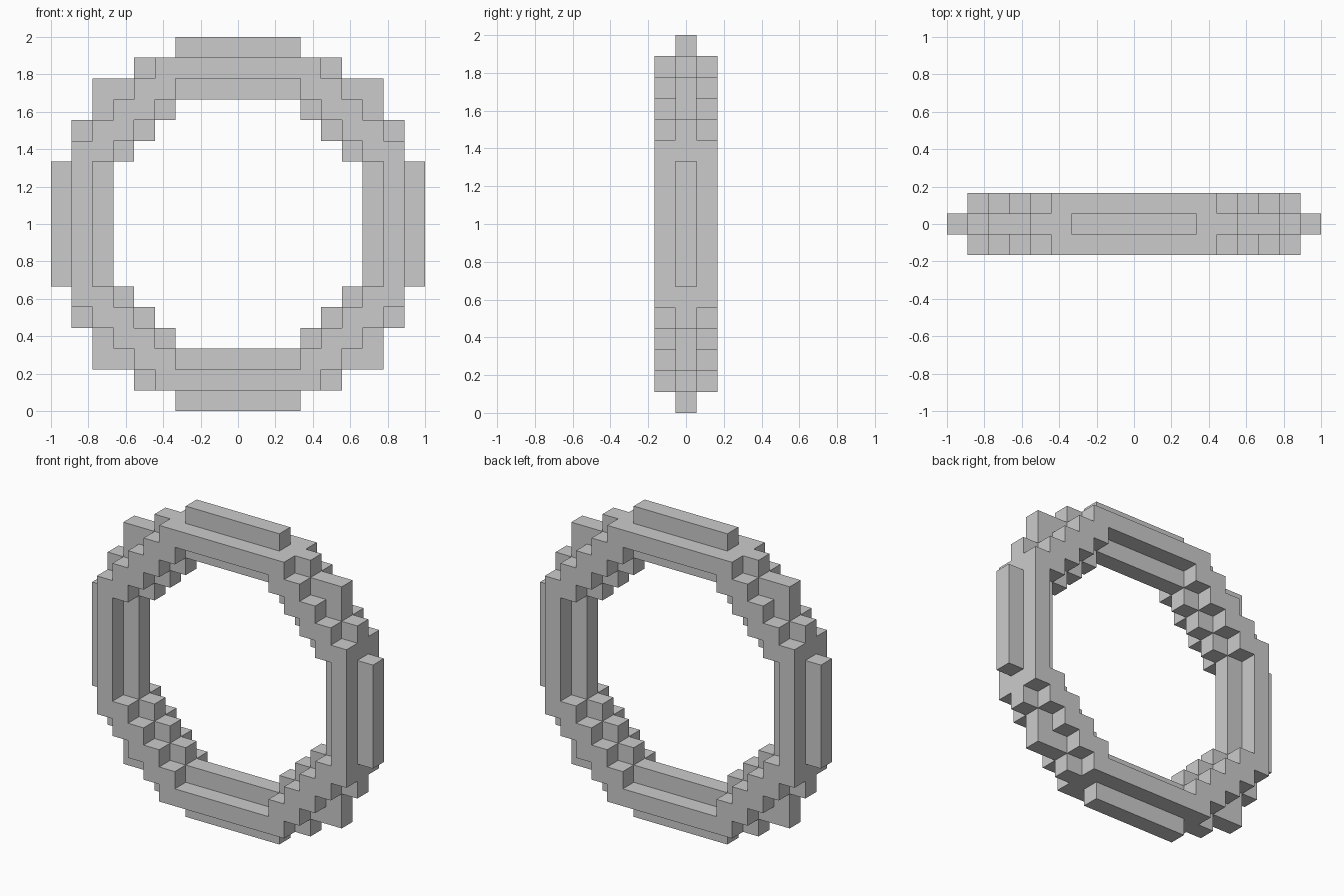
import bpy, bmesh
from mathutils import Vector

if "Cube" in bpy.data.objects:
    bpy.data.objects.remove(bpy.data.objects["Cube"])

U = 1 / 9          # size of one cube cell
N = 9              # cells from the centre to the rim

# per row counted from the centre: (first cell, end cell) from the centre outward
CORE = [(6, 9)] * 3 + [(5, 8), (4, 8), (3, 7), (0, 7), (0, 5), (0, 3)]
SIDE = [(7, 8)] * 3 + [(6, 8), (5, 7), (4, 6), (3, 5), (0, 4), (0, 0)]


def fill(rows, layer):
    """Cells of one layer, mirrored left/right and up/down."""
    out = set()
    for r, (a, b) in enumerate(rows):
        for c in range(a, b):
            out |= {(x, layer, z) for x in (c, -1 - c) for z in (r, -1 - r)}
    return out


def cells_to_object(name, cells):
    """Skin the outside of a set of cells and merge coplanar faces."""
    bm = bmesh.new()
    verts = {}

    def vert(p):
        if p not in verts:
            verts[p] = bm.verts.new(Vector((p[0], p[1] - 0.5, p[2] + N)) * U)
        return verts[p]

    for cell in sorted(cells):
        for axis in range(3):
            for step in (0, 1):
                nb = list(cell)
                nb[axis] += 2 * step - 1
                if tuple(nb) in cells:
                    continue
                quad = []
                for du, dv in ((0, 0), (1, 0), (1, 1), (0, 1)):
                    p = list(cell)
                    p[axis] += step
                    p[(axis + 1) % 3] += du
                    p[(axis + 2) % 3] += dv
                    quad.append(vert(tuple(p)))
                bm.faces.new(quad if step else quad[::-1])
    bmesh.ops.dissolve_limit(bm, angle_limit=0.01, verts=bm.verts[:], edges=bm.edges[:])
    mesh = bpy.data.meshes.new(name)
    bm.to_mesh(mesh)
    bm.free()
    obj = bpy.data.objects.new(name, mesh)
    bpy.context.collection.objects.link(obj)
    return obj


# blocky ring: wide core layer with a narrower layer on the front and back
cells_to_object("ring", fill(CORE, 0) | fill(SIDE, -1) | fill(SIDE, 1))
